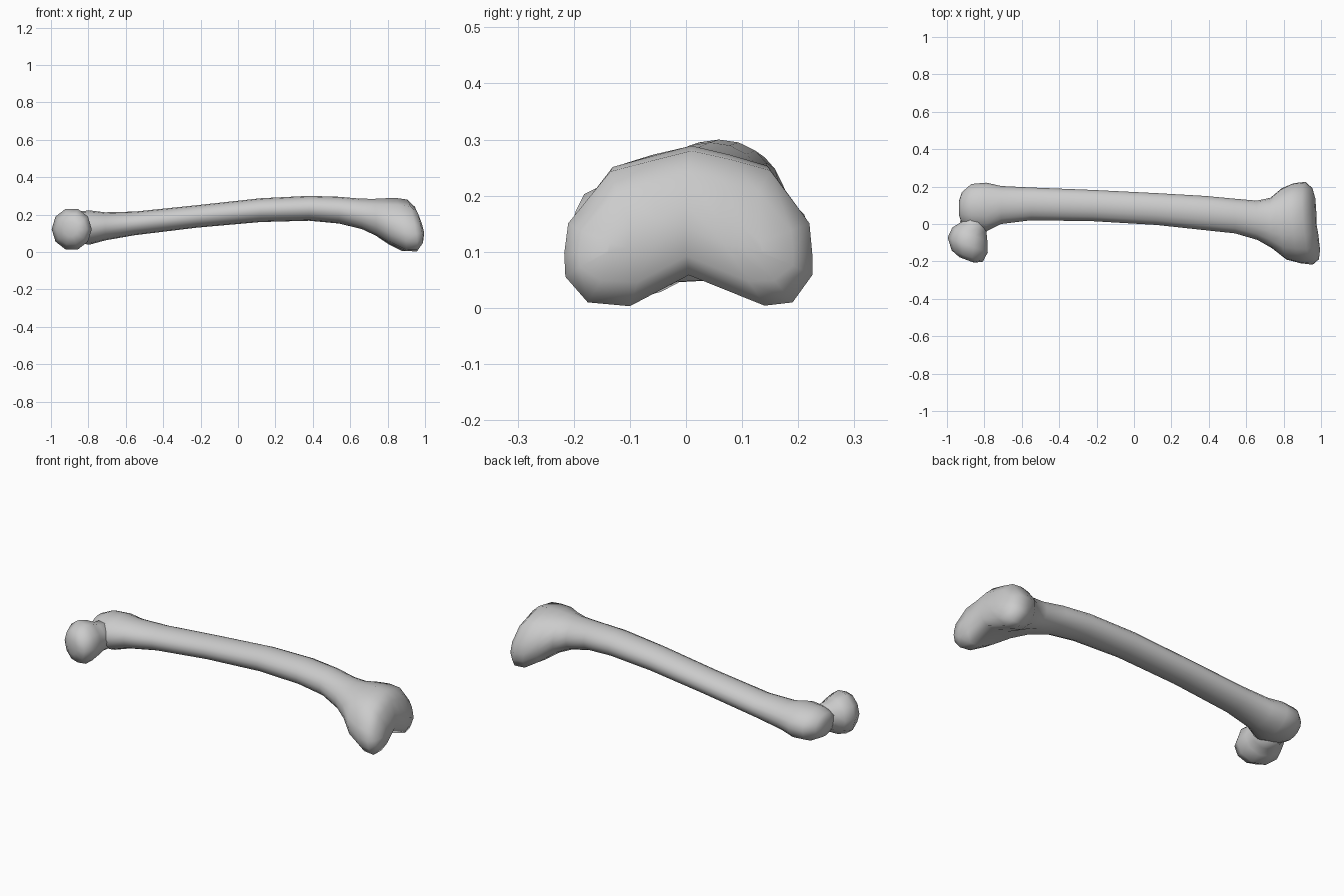
import bpy, bmesh, math
from mathutils import Vector

if "Cube" in bpy.data.objects:
    bpy.data.objects.remove(bpy.data.objects["Cube"])


def loft(name, rings):
    """Skin equal-sized rings and close both ends with strips."""
    bm = bmesh.new()
    loops = [[bm.verts.new(p) for p in ring] for ring in rings]
    n = len(loops[0])
    for a, b in zip(loops, loops[1:]):
        for i in range(n):
            j = (i + 1) % n
            bm.faces.new((a[i], a[j], b[j], b[i]))
    for r in (loops[0], loops[-1]):
        for i in range(n // 2):
            quad = [r[i], r[i + 1], r[n - i - 1], r[(n - i) % n]]
            bm.faces.new(list(dict.fromkeys(quad)))
    bmesh.ops.recalc_face_normals(bm, faces=bm.faces)
    for f in bm.faces:
        f.smooth = True
    mesh = bpy.data.meshes.new(name)
    bm.to_mesh(mesh)
    bm.free()
    ob = bpy.data.objects.new(name, mesh)
    bpy.context.collection.objects.link(ob)
    return ob


# Kidney-shaped knee outline (y, z), from the left side over the top
KIDNEY = [(-.217, .10), (-.21, .155), (-.135, .25), (-.06, .27), (.01, .288),
          (.08, .272), (.15, .252), (.22, .155), (.225, .10), (.225, .06),
          (.19, .01), (.14, .004), (.005, .06), (-.1, .003), (-.175, .01),
          (-.215, .057)]
N = len(KIDNEY)


def section(x, y0, y1, z0, z1, knee=0, inset=0):
    """Ellipse blended to the kidney, fitted to a box, pulled to its spine."""
    pts = []
    for i, (ky, kz) in enumerate(KIDNEY):
        a = math.pi - i * math.tau / N
        e = Vector((.5 + .5 * math.cos(a), .5 + .5 * math.sin(a)))
        k = Vector(((ky + .217) / .442, (kz - .003) / .285))
        u = e.lerp(k, knee)
        pts.append(Vector((y0 + u.x * (y1 - y0), z0 + u.y * (z1 - z0))))
    ring = []
    yc = (y0 + y1) / 2
    for i, p in enumerate(pts):
        spine = (p + pts[-i % N]) / 2
        spine.x = yc + .6 * (spine.x - yc)
        q = p.lerp(spine, inset)
        shift = -knee * (.09 * q.x + .15 * (q.y - .15))
        ring.append((x + shift, q.x, q.y))
    return ring


# Shaft with the outer hip bulge at -x and the knee condyles at +x
sections = [
    (-.935, .045, .125, .10, .165), (-.92, .00, .17, .07, .195),
    (-.87, -.03, .214, .045, .216), (-.79, -.04, .221, .04, .222),
    (-.71, .00, .203, .062, .212), (-.55, .02, .195, .09, .216),
    (-.22, .015, .182, .13, .25), (.12, -.005, .165, .16, .287),
    (.38, -.033, .15, .167, .30), (.54, -.05, .135, .152, .295),
    (.66, -.085, .125, .118, .285, .15), (.735, -.13, .14, .083, .284, .4),
    (.80, -.19, .19, .038, .287, .75), (.865, -.21, .218, .005, .289, 1),
    (.925, -.217, .225, .003, .280, 1), (.96, -.215, .215, .012, .270, 1, .28),
    (.975, -.205, .20, .02, .262, 1, .8)]
loft("shaft_and_knee", [section(*s) for s in sections])

# Hip head and neck: octagonal rings facing along a slanted axis
side = Vector((.94, -.35, 0))
head = [(-.84, .07, .075, .075), (-.86, -.02, .076, .08),
        (-.878, -.055, .10, .098), (-.889, -.112, .114, .114),
        (-.892, -.172, .088, .085), (-.895, -.192, .04, .04)]
rings = []
for cx, cy, rw, rh in head:
    ring = []
    for i in range(10):
        a = i * math.tau / 10
        ring.append(Vector((cx, cy, .122)) + side * rw * math.cos(a)
                    + Vector((0, 0, rh * math.sin(a))))
    rings.append(ring)
loft("hip_head", rings)
